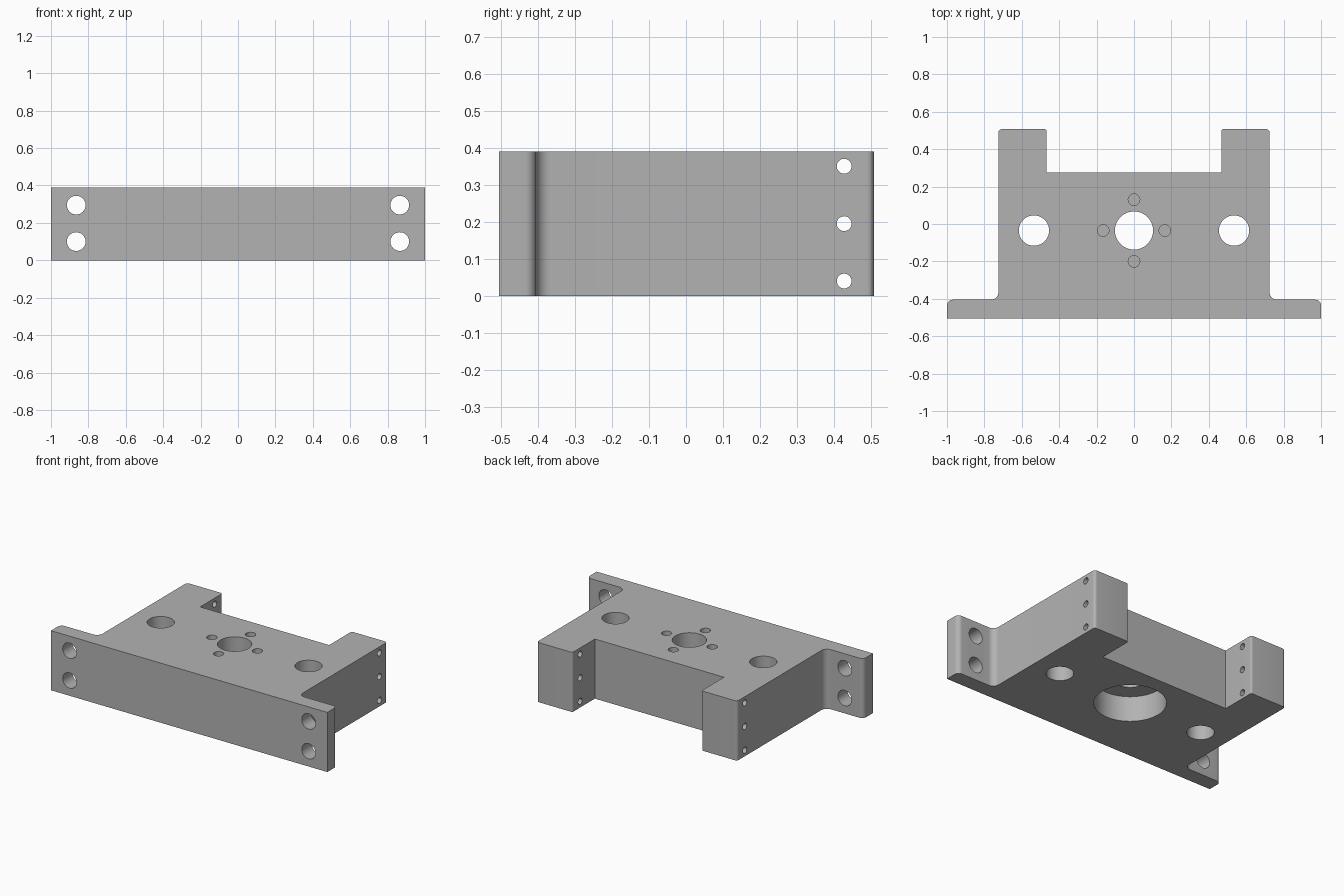
import bpy, bmesh, math
from mathutils import Vector

old = bpy.data.objects.get("Cube")
if old:
    bpy.data.objects.remove(old, do_unlink=True)

HEIGHT = 0.39
HOLE_Y = -0.035  # centre line of the vertical bores

grey = bpy.data.materials.new("machined_grey")
grey.use_nodes = True
colour = (0.45, 0.45, 0.45, 1)
grey.diffuse_color = colour
grey.node_tree.nodes["Principled BSDF"].inputs["Base Color"].default_value = colour


def rounded(corners, steps=8):
    """Replace each (x, y, radius) right-angle corner by an arc."""
    out = []
    for i, (x, y, r) in enumerate(corners):
        p = Vector((x, y))
        if r == 0:
            out.append(p)
            continue
        a = (Vector(corners[i - 1][:2]) - p).normalized() * r
        b = (Vector(corners[(i + 1) % len(corners)][:2]) - p).normalized() * r
        for k in range(steps + 1):
            t = k / steps * math.pi / 2
            out.append(p + a * (1 - math.sin(t)) + b * (1 - math.cos(t)))
    return out


# Bracket outline: wide front flange, body and two rear arms
right_half = [(1, -0.505, 0), (1, -0.405, 0.03), (0.725, -0.405, 0.04),
              (0.725, 0.507, 0.018), (0.467, 0.507, 0.012), (0.467, 0.275, 0)]
outline = right_half + [(-x, y, r) for x, y, r in reversed(right_half)]

bm = bmesh.new()
face = bm.faces.new([bm.verts.new((p.x, p.y, 0)) for p in rounded(outline)])
extruded = bmesh.ops.extrude_face_region(bm, geom=[face])["geom"]
bmesh.ops.translate(bm, vec=(0, 0, HEIGHT),
                    verts=[g for g in extruded if isinstance(g, bmesh.types.BMVert)])
bmesh.ops.recalc_face_normals(bm, faces=bm.faces)
mesh = bpy.data.meshes.new("mounting_bracket")
bm.to_mesh(mesh)
bm.free()
mesh.materials.append(grey)
bracket = bpy.data.objects.new("mounting_bracket", mesh)
bpy.context.collection.objects.link(bracket)


def drill(centre, radius, depth, axis="Z", sides=48):
    """Cut a round hole centred on a point, along one axis."""
    turn = {"X": (0, math.pi / 2, 0), "Y": (math.pi / 2, 0, 0), "Z": (0, 0, 0)}[axis]
    bpy.ops.mesh.primitive_cylinder_add(vertices=sides, radius=radius, depth=depth,
                                        location=centre, rotation=turn)
    cutter = bpy.context.object
    cutter.name = "hole_cutter"
    cutter.hide_render = True
    cutter.data.materials.append(grey)
    bpy.ops.object.select_all(action="DESELECT")
    bpy.context.view_layer.objects.active = bracket
    bracket.select_set(True)
    mod = bracket.modifiers.new("hole", "BOOLEAN")
    mod.operation = "DIFFERENCE"
    mod.solver = "EXACT"
    mod.object = cutter
    bpy.ops.object.modifier_apply(modifier=mod.name)
    bpy.data.objects.remove(cutter, do_unlink=True)


# Central bore with a wide counterbore underneath
drill((0, HOLE_Y, 0), 0.212, 0.33, sides=64)
drill((0, HOLE_Y, HEIGHT), 0.102, 0.6)

# Four blind screw holes around the bore
for k in range(4):
    a = k * math.pi / 2
    drill((0.165 * math.cos(a), HOLE_Y + 0.165 * math.sin(a), HEIGHT), 0.031, 0.28, sides=32)

for side in (-1, 1):
    # Vertical through bores
    drill((side * 0.535, HOLE_Y, HEIGHT / 2), 0.081, 1)
    # Flange bolt holes
    for z in (0.1, 0.295):
        drill((side * 0.865, -0.455, z), 0.05, 0.3, "Y")
    # Cross holes through the rear arms
    for z in (0.04, 0.195, 0.35):
        drill((side * 0.6, 0.427, z), 0.02, 0.4, "X", 32)

bpy.ops.object.shade_smooth_by_angle(angle=math.radians(30))
